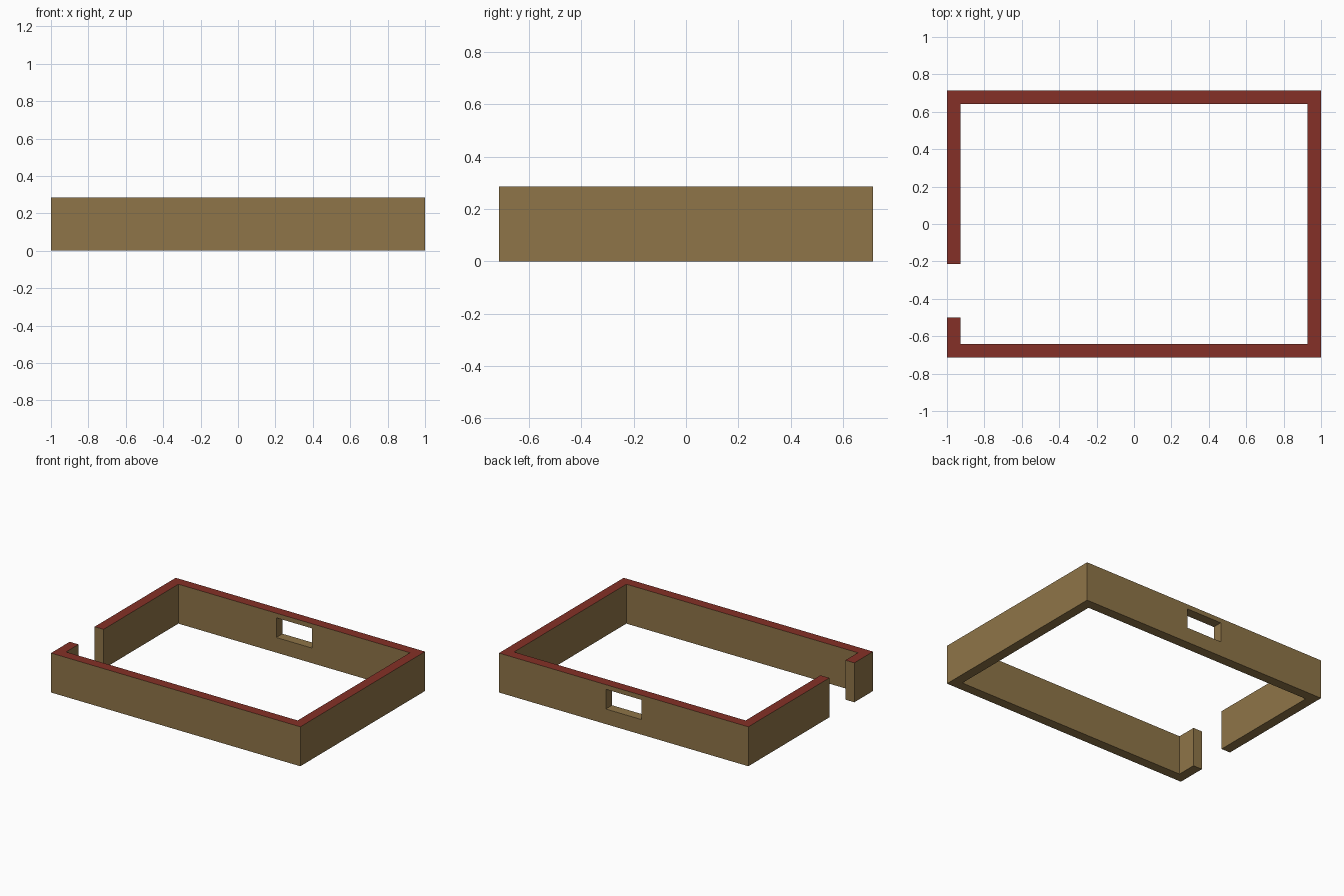
import bpy, bmesh

if "Cube" in bpy.data.objects:
    bpy.data.objects.remove(bpy.data.objects["Cube"])

U = 1 / 14                      # one module = wall thickness
HX, HY, H = 14 * U, 10 * U, 4 * U
DOOR_LO, DOOR_HI = -7 * U, -3 * U


def material(name, rgb):
    m = bpy.data.materials.new(name)
    m.diffuse_color = (*rgb, 1)
    m.use_nodes = True
    m.node_tree.nodes["Principled BSDF"].inputs["Base Color"].default_value = m.diffuse_color
    return m


def add_object(name, bm):
    mesh = bpy.data.meshes.new(name)
    bmesh.ops.recalc_face_normals(bm, faces=bm.faces)
    bm.to_mesh(mesh)
    bm.free()
    ob = bpy.data.objects.new(name, mesh)
    bpy.context.collection.objects.link(ob)
    return ob


# Perimeter wall: plan outline, open at the doorway, raised to full height
ix, iy = HX - U, HY - U
plan = [(-HX, DOOR_LO), (-HX, -HY), (HX, -HY), (HX, HY), (-HX, HY), (-HX, DOOR_HI),
        (-ix, DOOR_HI), (-ix, iy), (ix, iy), (ix, -iy), (-ix, -iy), (-ix, DOOR_LO)]
bm = bmesh.new()
base = bm.faces.new([bm.verts.new((x, y, 0)) for x, y in plan])
raised = bmesh.ops.extrude_face_region(bm, geom=[base], use_keep_orig=True)["geom"]
bmesh.ops.translate(bm, vec=(0, 0, H),
                    verts=[g for g in raised if isinstance(g, bmesh.types.BMVert)])
walls = add_object("walls", bm)

# Plaster sides and red cut top
walls.data.materials.append(material("wall_brown", (0.275, 0.178, 0.065)))
walls.data.materials.append(material("wall_top_red", (0.235, 0.03, 0.02)))
for p in walls.data.polygons:
    p.material_index = int(p.center.z > H * 0.99)

# Window opening in the back wall
bm = bmesh.new()
bmesh.ops.create_cube(bm, size=1)
bmesh.ops.scale(bm, vec=(4 * U, 3 * U, 2 * U), verts=bm.verts)
bmesh.ops.translate(bm, vec=(0, HY - U / 2, 2.53 * U), verts=bm.verts)
cutter = add_object("window_cutter", bm)
cutter.hide_render = True
cut = walls.modifiers.new("window", 'BOOLEAN')
cut.operation = 'DIFFERENCE'
cut.solver = 'EXACT'
cut.object = cutter
bpy.context.view_layer.objects.active = walls
bpy.ops.object.modifier_apply(modifier=cut.name)
bpy.data.objects.remove(cutter)
